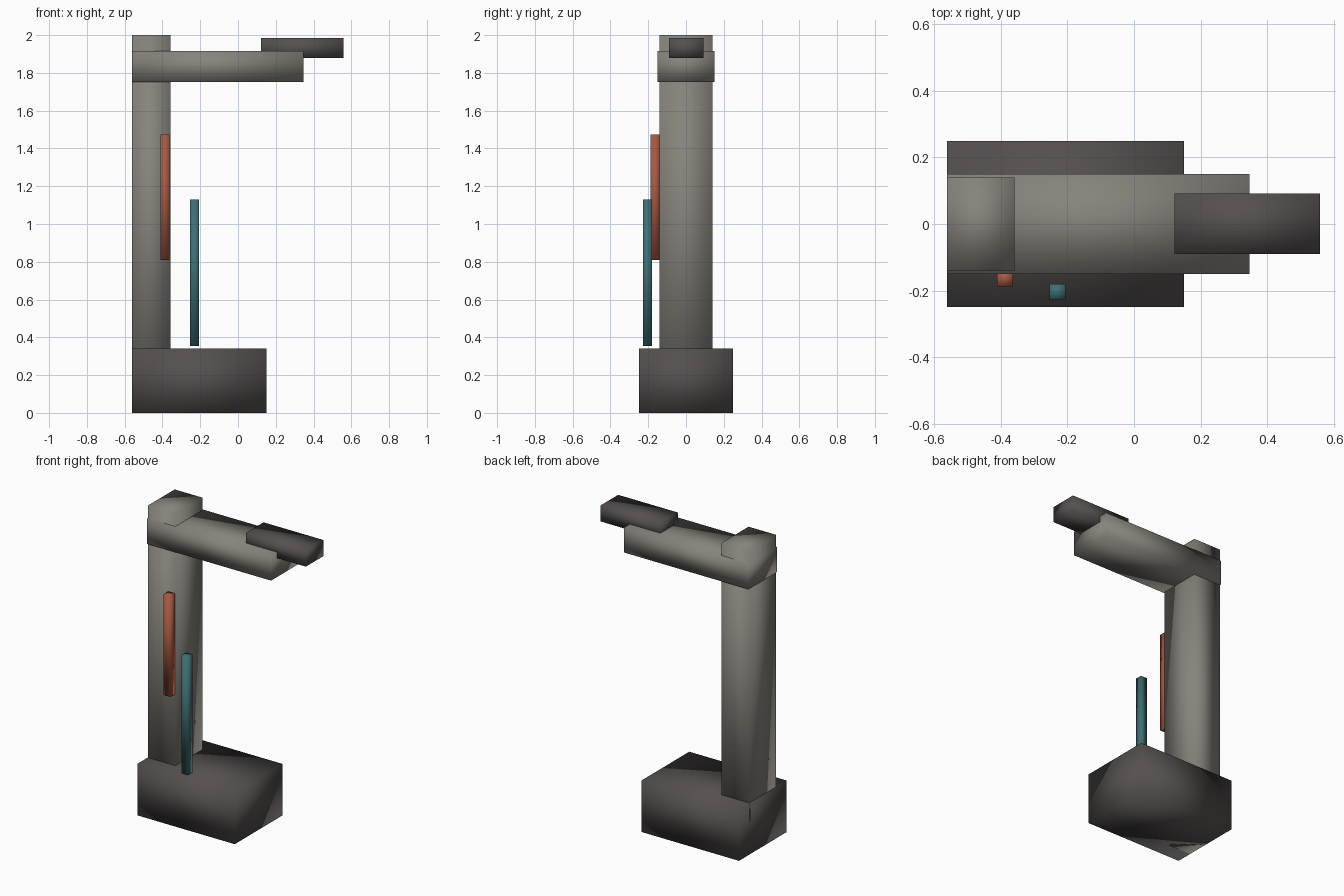
import bpy

if "Cube" in bpy.data.objects:
    bpy.data.objects.remove(bpy.data.objects["Cube"])


def material(name, rgb):
    m = bpy.data.materials.new(name)
    m.diffuse_color = (*rgb, 1.0)
    m.use_nodes = True
    m.node_tree.nodes["Principled BSDF"].inputs["Base Color"].default_value = m.diffuse_color
    return m


def box(name, x, y, z, mat):
    """Soft-shaded box given its (min, max) range on each axis."""
    bpy.ops.mesh.primitive_cube_add(size=1)
    ob = bpy.context.object
    ob.name = name
    ob.location = [(a + b) / 2 for a, b in (x, y, z)]
    ob.scale = [b - a for a, b in (x, y, z)]
    bpy.ops.object.transform_apply(location=False, rotation=False, scale=True)
    bpy.ops.object.shade_smooth()
    ob.data.materials.append(mat)
    return ob


stone = material("warm_grey", (0.24, 0.225, 0.20))
dark = material("dark_grey", (0.09, 0.08, 0.077))
red = material("rust_red", (0.38, 0.10, 0.055))
teal = material("teal", (0.05, 0.155, 0.17))

# Main structure: foot block, upright running to the ground, overhanging arm
box("base", (-0.56, 0.15), (-0.248, 0.248), (0, 0.34), dark)
box("column", (-0.56, -0.358), (-0.14, 0.14), (0, 2.0), stone)
box("arm", (-0.56, 0.346), (-0.15, 0.15), (1.752, 1.917), stone)
box("arm_tip", (0.122, 0.558), (-0.09, 0.092), (1.878, 1.984), dark)

# Coloured strips in front of the column
box("red_strip", (-0.411, -0.362), (-0.187, -0.14), (0.81, 1.475), red)
box("teal_strip", (-0.253, -0.206), (-0.228, -0.18), (0.353, 1.13), teal)
